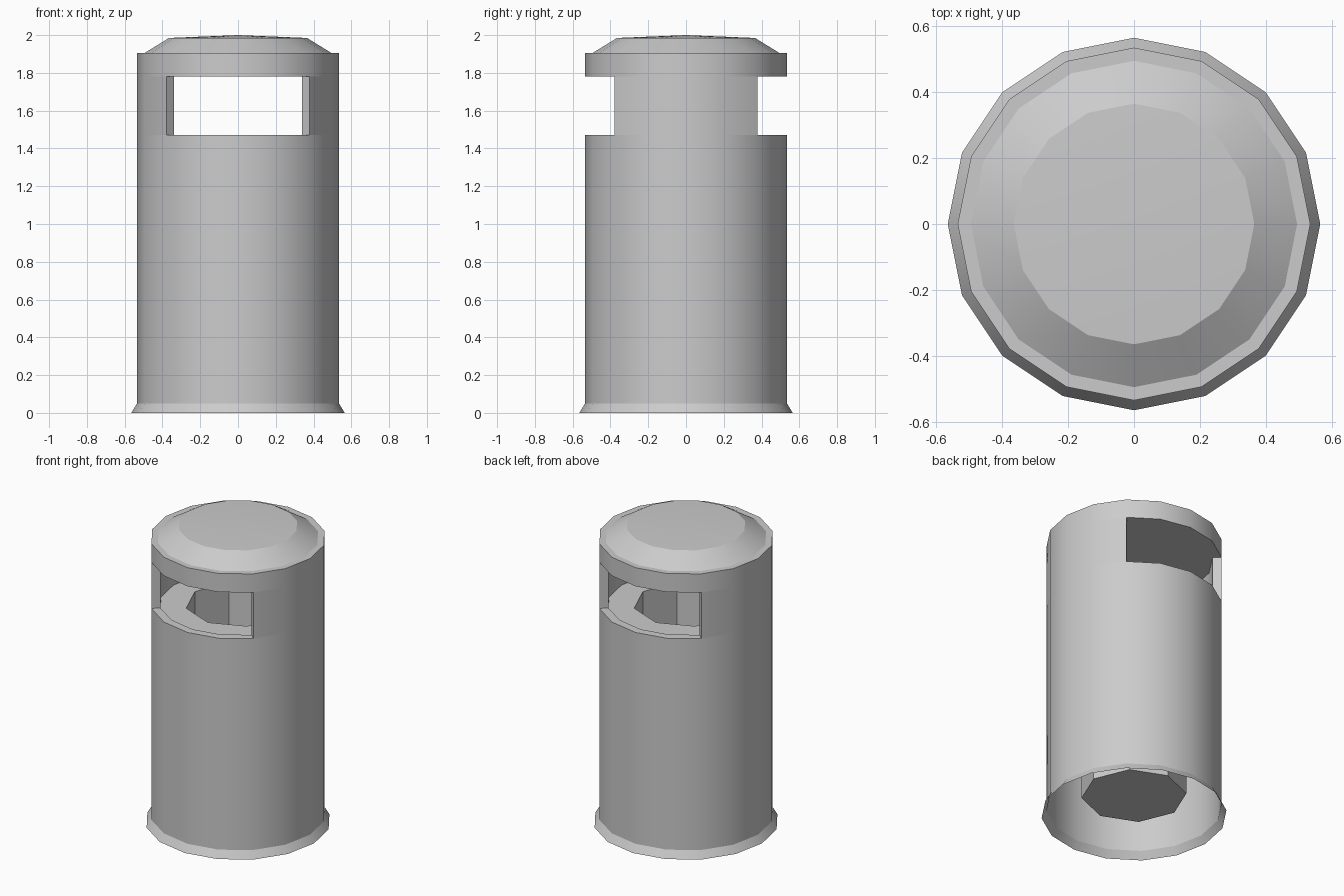
import bpy, bmesh
from math import cos, sin, pi, radians

if "Cube" in bpy.data.objects:
    bpy.data.objects.remove(bpy.data.objects["Cube"])

SIDES = 16


def finish(name, bm):
    bmesh.ops.remove_doubles(bm, verts=bm.verts, dist=0.0005)
    bmesh.ops.recalc_face_normals(bm, faces=bm.faces)
    mesh = bpy.data.meshes.new(name)
    bm.to_mesh(mesh)
    bm.free()
    obj = bpy.data.objects.new(name, mesh)
    bpy.context.collection.objects.link(obj)
    bpy.ops.object.select_all(action='DESELECT')
    obj.select_set(True)
    bpy.context.view_layer.objects.active = obj
    bpy.ops.object.shade_smooth_by_angle(angle=radians(29))
    return obj


def point(i, r, z, octagon=False):
    # On octagonal rings every other point lies halfway along a side
    if octagon and i % 2:
        r *= cos(pi / 8)
    a = 2 * pi * i / SIDES
    return r * cos(a), r * sin(a), z


def lathe(name, profile):
    """Revolve (radius, z, is_octagon) points; radius 0 closes in a fan."""
    bm = bmesh.new()
    rings = []
    for r, z, octagon in profile:
        if r == 0:
            rings.append([bm.verts.new((0, 0, z))] * SIDES)
        else:
            rings.append([bm.verts.new(point(i, r, z, octagon)) for i in range(SIDES)])
    for a, b in zip(rings, rings[1:]):
        for i in range(SIDES):
            j = (i + 1) % SIDES
            bm.faces.new(dict.fromkeys((a[i], a[j], b[j], b[i])))
    return finish(name, bm)


# Open-bottomed body with flared foot, sill and the deck around the bin mouth
lathe("body", [(0.565, 0, False), (0.535, 0.05, False), (0.535, 1.47, False),
               (0.48, 1.47, False), (0.48, 1.455, False), (0.32, 1.455, True)])

# Octagonal inner bin hanging from the deck
lathe("inner_bin", [(0.32, 1.455, True), (0.32, 0.13, True), (0, 0.13, False)])

# Lid with a shallow domed top
lathe("lid", [(0, 1.78, False), (0.48, 1.78, False), (0.535, 1.78, False),
              (0.535, 1.905, False), (0.495, 1.905, False),
              (0.365, 1.985, False), (0, 2.0, False)])

# Curved side walls between the front and back openings
for name, start in (("right_wall", -2), ("left_wall", 6)):
    bm = bmesh.new()
    columns = []
    for i in range(start, start + 5):
        columns.append([bm.verts.new(point(i, r, z)) for r, z in
                        ((0.535, 1.47), (0.535, 1.78), (0.48, 1.78), (0.48, 1.455))])
    for a, b in zip(columns, columns[1:]):
        bm.faces.new((a[0], b[0], b[1], a[1]))
        bm.faces.new((a[2], b[2], b[3], a[3]))
    for end in (columns[0], columns[-1]):
        bm.faces.new(end)
    finish(name, bm)
